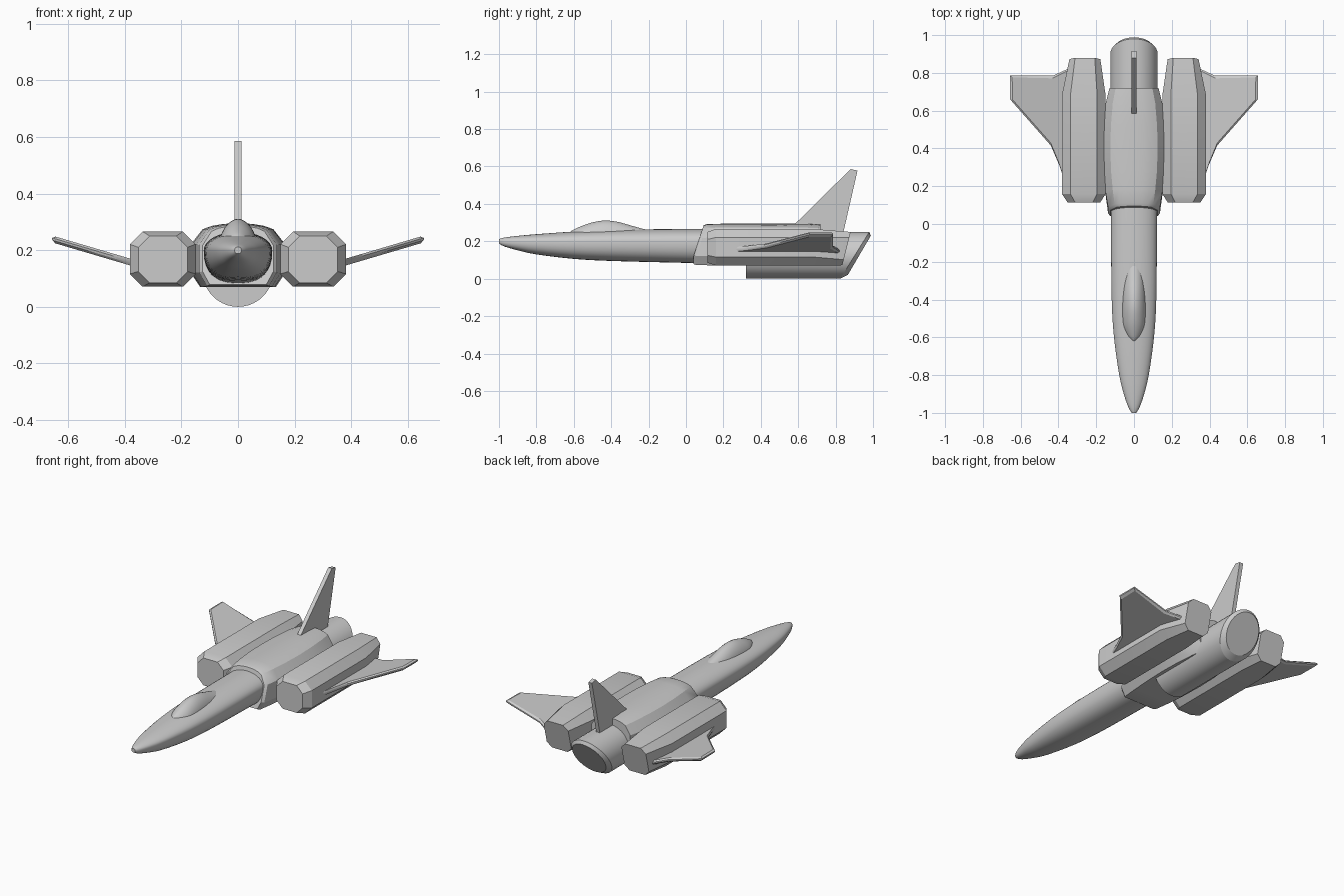
import bpy, bmesh, math

if "Cube" in bpy.data.objects:
    bpy.data.objects.remove(bpy.data.objects["Cube"])


def finish(name, bm, mirror=False, angle=30):
    bmesh.ops.recalc_face_normals(bm, faces=bm.faces[:])
    me = bpy.data.meshes.new(name)
    bm.to_mesh(me)
    bm.free()
    ob = bpy.data.objects.new(name, me)
    bpy.context.collection.objects.link(ob)
    bpy.ops.object.select_all(action='DESELECT')
    ob.select_set(True)
    bpy.context.view_layer.objects.active = ob
    bpy.ops.object.shade_smooth_by_angle(angle=math.radians(angle))
    if mirror:
        ob.modifiers.new("Mirror", 'MIRROR')
    return ob


def loft(name, rings, **kw):
    """Skin closed rings of equal point count and cap both ends."""
    bm = bmesh.new()
    vs = [[bm.verts.new(p) for p in r] for r in rings]
    n = len(vs[0])
    for a, b in zip(vs, vs[1:]):
        for i in range(n):
            j = (i + 1) % n
            bm.faces.new((a[i], a[j], b[j], b[i]))
    bm.faces.new(vs[0])
    bm.faces.new(vs[-1])
    return finish(name, bm, **kw)


def spline(keys, steps):
    """Smooth (Catmull-Rom) interpolation of key tuples."""
    out = []
    for i in range(len(keys) - 1):
        p0, p1 = keys[max(i - 1, 0)], keys[i]
        p2, p3 = keys[i + 1], keys[min(i + 2, len(keys) - 1)]
        for s in range(steps):
            t = s / steps
            row = []
            for a, b, c, d, in zip(p0, p1, p2, p3):
                row.append(b + .5 * t * (c - a + t * (2*a - 5*b + 4*c - d + t * (3*(b - c) + d - a))))
            out.append(tuple(row))
    return out + [keys[-1]]


def oval(y, w, top, mid, bot, e_top, e_bot, n=32):
    pts = []
    for i in range(n):
        a = 2 * math.pi * i / n
        c, s = math.cos(a), math.sin(a)
        e = e_top if s >= 0 else e_bot
        h = top - mid if s >= 0 else mid - bot
        x = math.copysign(abs(c) ** (2 / e), c) * w
        pts.append((x, y, mid + math.copysign(abs(s) ** (2 / e), s) * h))
    return pts


# Forward fuselage: y, half width, top, middle, bottom
fus = [(-1, .012, .212, .2, .188), (-.97, .03, .22, .2, .172), (-.9, .054, .229, .2, .152),
       (-.8, .078, .238, .2, .13), (-.6, .106, .252, .2, .106), (-.4, .118, .261, .2, .095),
       (-.1, .121, .265, .2, .087), (.3, .121, .265, .2, .078)]
loft("fuselage", [oval(*k, 2.0, 2.5) for k in spline(fus, 3)])

# Canopy: y, half width, top
can = [(-.62, .012, .25), (-.6, .035, .263), (-.55, .057, .285), (-.5, .064, .301),
       (-.44, .065, .311), (-.37, .062, .305), (-.29, .055, .283), (-.2, .042, .258)]
loft("canopy", [oval(y, w, t, .225, .21, 1.8, 2) for y, w, t in spline(can, 3)])

# Central body with a raked front lip
half = [(0, .295), (.3, .293), (.55, .286), (.75, .274), (1, .22), (1, .12), (.8, .07)]


def body_ring(y, w, k, rake):
    def pt(x, z):
        z = .18 + (z - .18) * k
        return (x * w, y + rake * max(z - .12, 0), z)
    return [pt(x, z) for x, z in half] + [pt(-x, z) for x, z in reversed(half[1:])]


body = [(.04, .125, .92, .33), (.055, .137, .97, .33), (.15, .15, .99, .2), (.28, .162, 1, 0),
        (.4, .167, 1, 0), (.52, .163, 1, 0), (.64, .15, .99, 0), (.72, .13, .95, 0)]
loft("central_body", [body_ring(*b) for b in body])


# Rear engine: cylinder with a slanted, chamfered end
def disc(r, fy, n=40):
    pts = []
    for i in range(n):
        a = 2 * math.pi * i / n
        z = .125 + r * math.sin(a)
        pts.append((r * math.cos(a), fy(z), z))
    return pts


loft("rear_engine", [disc(.125, lambda z: .32),
                     disc(.125, lambda z: .825 + .62 * z),
                     disc(.105, lambda z: .865 + .587 * (z - .02))], angle=20)


# Side nacelles: octagonal section
def octagon(y, x0, x1, z0, z1, c, rake=0):
    pts = [(x0 + c, z0), (x1 - c, z0), (x1, z0 + c), (x1, z1 - c),
           (x1 - c, z1), (x0 + c, z1), (x0, z1 - c), (x0, z0 + c)]
    return [(x, y + rake * (z - z1), z) for x, z in pts]


loft("side_nacelle", [octagon(.115, .178, .352, .085, .25, .04),
                      octagon(.16, .15, .382, .071, .266, .045),
                      octagon(.68, .15, .382, .071, .266, .045),
                      octagon(.88, .178, .342, .072, .25, .03, .25)], mirror=True, angle=20)

# Wings: bevelled slab tilted upwards
plan = [(.33, .18), (.375, .25), (.395, .31), (.44, .415), (.656, .66),
        (.656, .785), (.43, .785), (.375, .81), (.33, .83)]


def wing_ring(dz, inset):
    cx, cy = .45, .62
    pts = []
    for x, y in plan:
        d = math.hypot(x - cx, y - cy)
        k = 1 - inset / d
        x2, y2 = cx + (x - cx) * k, cy + (y - cy) * k
        pts.append((x2, y2, .155 + .295 * (x2 - .37) + dz))
    return pts


loft("wing", [wing_ring(-.012, .014), wing_ring(-.004, 0),
              wing_ring(.004, 0), wing_ring(.012, .014)], mirror=True, angle=20)

# Tail fin
fin = [(.56, .27), (.58, .29), (.88, .586), (.917, .578), (.835, .22), (.6, .22)]
loft("tail_fin", [[(x, y, z) for y, z in fin] for x in (-.012, .012)])
